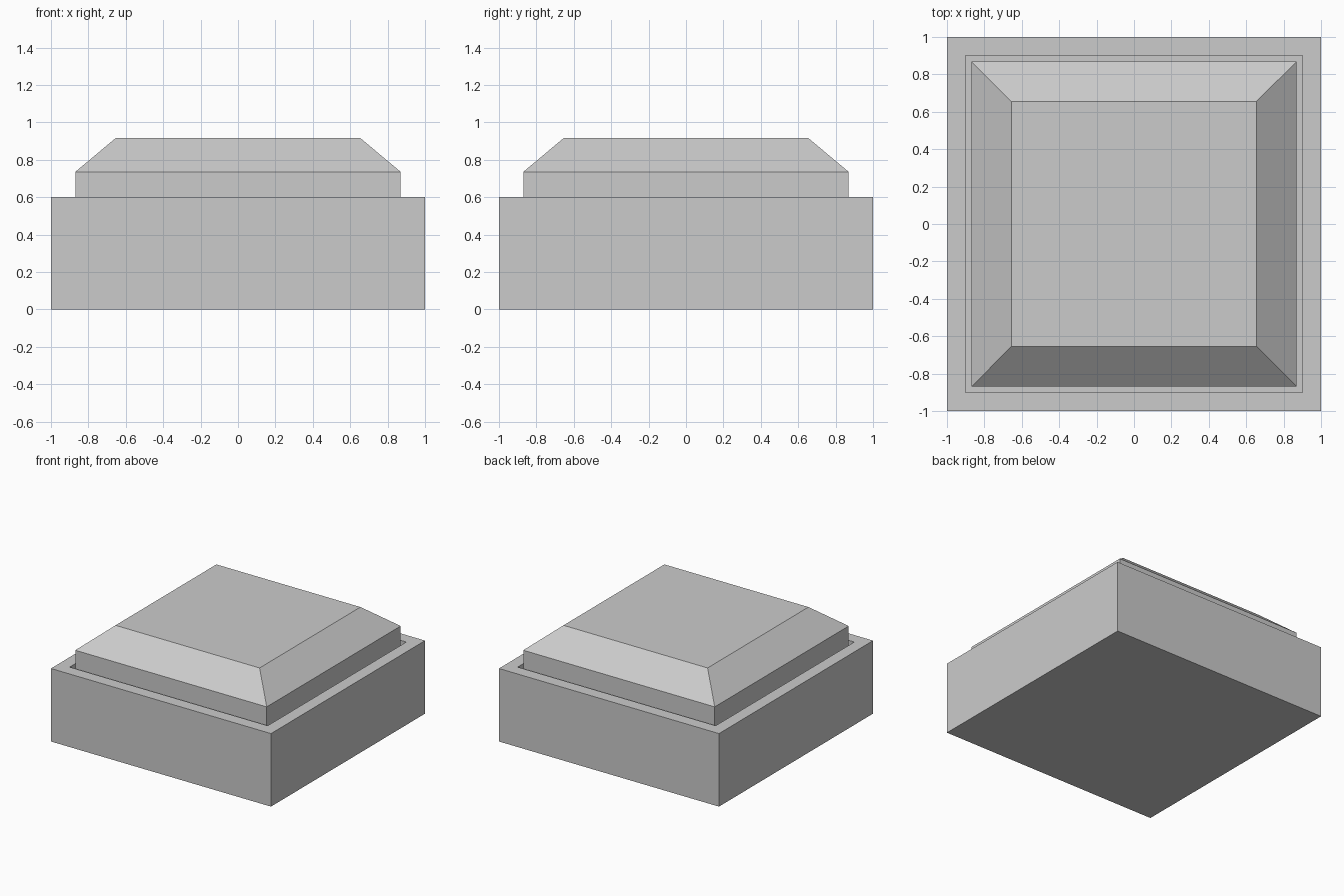
import bpy, bmesh

if "Cube" in bpy.data.objects:
    bpy.data.objects.remove(bpy.data.objects["Cube"])


def square_stack(name, rings):
    """Skin stacked square outlines given as (half width, height), capped at both ends."""
    bm = bmesh.new()
    loops = [[bm.verts.new((sx * h, sy * h, z))
              for sx, sy in ((-1, -1), (1, -1), (1, 1), (-1, 1))]
             for h, z in rings]
    for lower, upper in zip(loops, loops[1:]):
        for i in range(4):
            j = (i + 1) % 4
            bm.faces.new((lower[i], lower[j], upper[j], upper[i]))
    bm.faces.new(loops[0][::-1])
    bm.faces.new(loops[-1])
    mesh = bpy.data.meshes.new(name)
    bm.to_mesh(mesh)
    bm.free()
    obj = bpy.data.objects.new(name, mesh)
    bpy.context.collection.objects.link(obj)
    return obj


POCKET_FLOOR = 0.4

# Square housing: outer wall, rim, then down into the pocket
square_stack("housing", [(1.0, 0.0), (1.0, 0.6), (0.9, 0.6), (0.9, POCKET_FLOOR)])

# Push button standing in the pocket, with chamfered top
square_stack("button", [(0.87, POCKET_FLOOR), (0.87, 0.735), (0.655, 0.915)])
